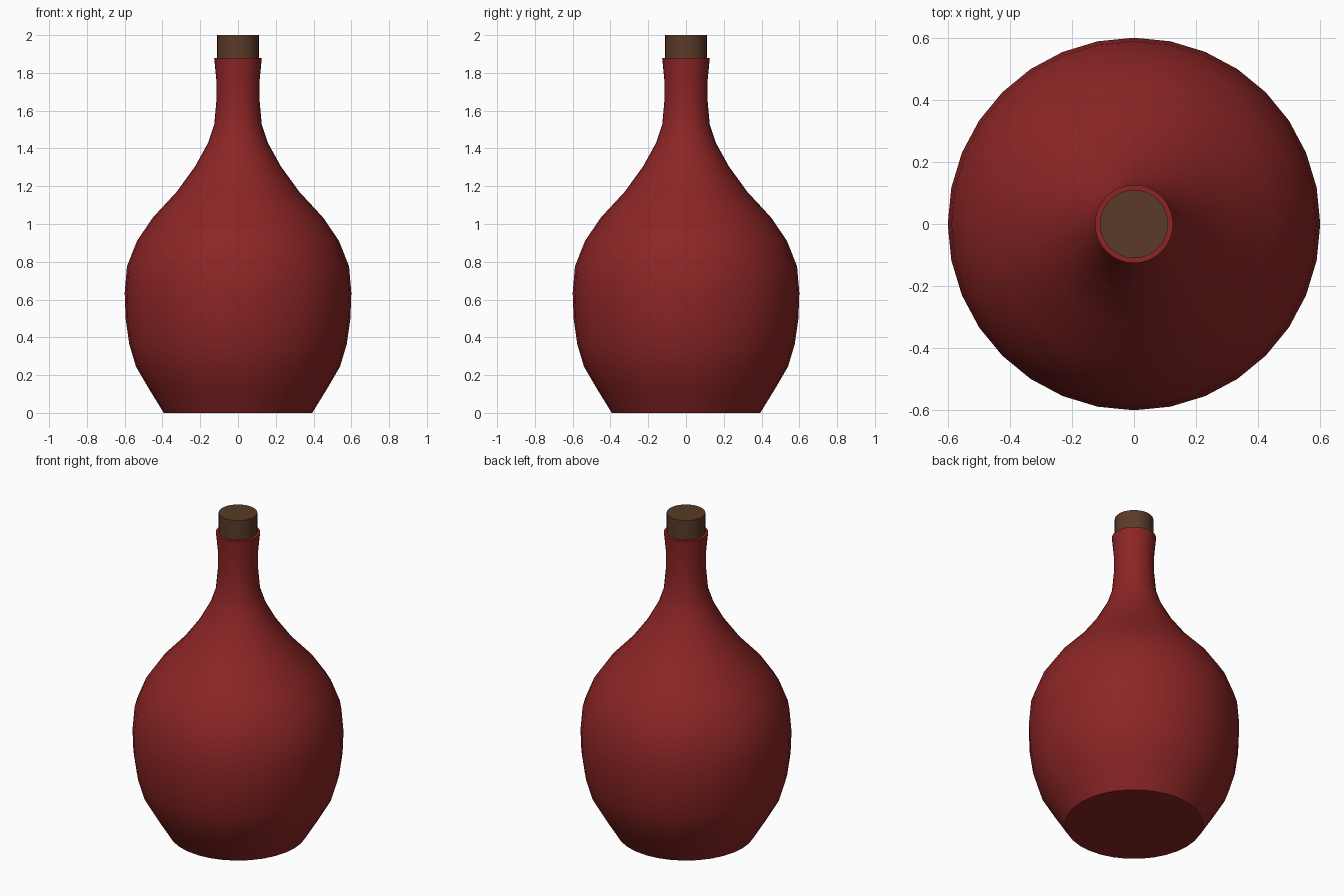
import bpy, math

if "Cube" in bpy.data.objects:
    bpy.data.objects.remove(bpy.data.objects["Cube"])

SIDES = 32


def material(name, color):
    m = bpy.data.materials.new(name)
    m.diffuse_color = (*color, 1)
    m.use_nodes = True
    m.node_tree.nodes["Principled BSDF"].inputs["Base Color"].default_value = m.diffuse_color
    return m


def lathe(name, profile, mat):
    """Revolve (radius, height) points around z and cap both ends."""
    verts, faces = [], []
    for r, z in profile:
        for i in range(SIDES):
            a = 2 * math.pi * i / SIDES
            verts.append((r * math.cos(a), r * math.sin(a), z))
    for k in range(len(profile) - 1):
        for i in range(SIDES):
            j = (i + 1) % SIDES
            a, b = k * SIDES, (k + 1) * SIDES
            faces.append((a + i, a + j, b + j, b + i))
    faces.append(tuple(reversed(range(SIDES))))
    top = (len(profile) - 1) * SIDES
    faces.append(tuple(range(top, top + SIDES)))
    mesh = bpy.data.meshes.new(name)
    mesh.from_pydata(verts, [], faces)
    mesh.materials.append(mat)
    obj = bpy.data.objects.new(name, mesh)
    bpy.context.collection.objects.link(obj)
    bpy.ops.object.select_all(action='DESELECT')
    obj.select_set(True)
    bpy.context.view_layer.objects.active = obj
    bpy.ops.object.shade_smooth_by_angle(angle=math.radians(40))
    return obj


red = material("red_glass", (0.262, 0.0185, 0.0185))
brown = material("brown_cork", (0.102, 0.044, 0.021))

# Round-bellied bottle with a narrow neck and slightly flared lip
lathe("bottle", [
    (0.393, 0.0), (0.47, 0.125), (0.54, 0.245), (0.576, 0.365),
    (0.595, 0.50), (0.60, 0.635), (0.588, 0.775), (0.535, 0.91),
    (0.45, 1.035), (0.325, 1.17), (0.227, 1.305), (0.158, 1.43),
    (0.126, 1.525), (0.115, 1.645), (0.115, 1.765), (0.126, 1.88),
], red)

# Cork stopper set into the lip
lathe("cork", [(0.11, 1.86), (0.11, 2.0)], brown)
